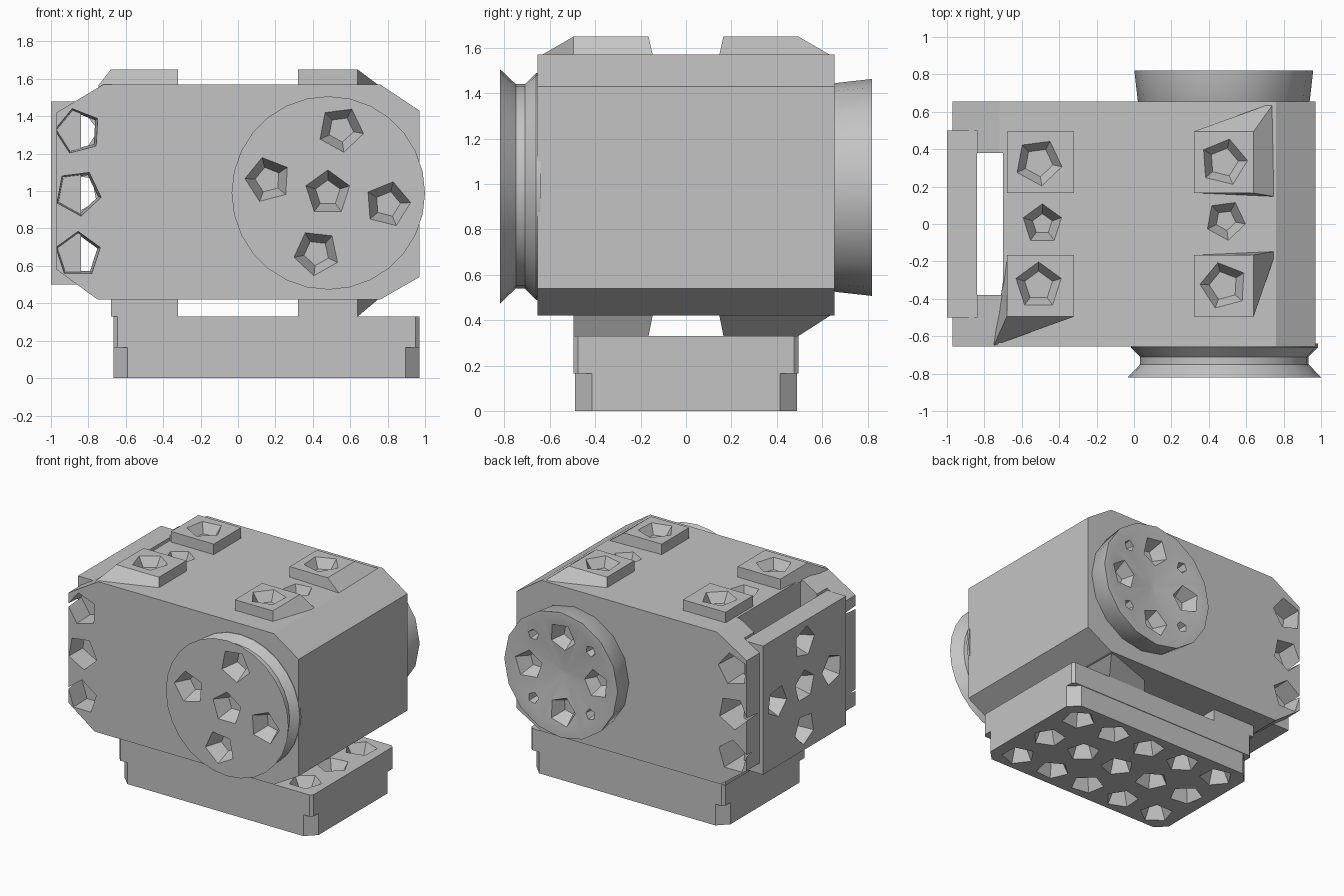
import bpy, bmesh, math
from mathutils import Vector, Matrix

cube = bpy.data.objects.get("Cube")
if cube:
    bpy.data.objects.remove(cube, do_unlink=True)

grey = bpy.data.materials.new("plain grey")
grey.use_nodes = True
COLOUR = (0.55, 0.55, 0.55, 1)
grey.diffuse_color = COLOUR
grey.node_tree.nodes["Principled BSDF"].inputs["Base Color"].default_value = COLOUR


def finish(name, bm):
    bmesh.ops.recalc_face_normals(bm, faces=bm.faces)
    mesh = bpy.data.meshes.new(name)
    bm.to_mesh(mesh)
    bm.free()
    mesh.materials.append(grey)
    ob = bpy.data.objects.new(name, mesh)
    bpy.context.collection.objects.link(ob)
    return ob


def skin(bm, rings):
    """Close a stack of equal point rings into a solid."""
    loops = [[bm.verts.new(p) for p in ring] for ring in rings]
    n = len(loops[0])
    for a, b in zip(loops, loops[1:]):
        for i in range(n):
            j = (i + 1) % n
            bm.faces.new((a[i], a[j], b[j], b[i]))
    bm.faces.new(loops[0])
    bm.faces.new(loops[-1])


def prism_z(name, pts, z0, z1):
    bm = bmesh.new()
    skin(bm, [[(x, y, z) for x, y in pts] for z in (z0, z1)])
    return finish(name, bm)


def rect(x0, x1, y0, y1, c=0.0):
    """Rectangle outline with optional cut corners."""
    if not c:
        return [(x0, y0), (x1, y0), (x1, y1), (x0, y1)]
    return [(x0 + c, y0), (x1 - c, y0), (x1, y0 + c), (x1, y1 - c),
            (x1 - c, y1), (x0 + c, y1), (x0, y1 - c), (x0, y0 + c)]


def horn(name, centre, profile, sides):
    """Turned disc about the y axis from (y, radius) pairs."""
    bm = bmesh.new()
    cx, cz = centre
    turn = [2 * math.pi * i / sides for i in range(sides)]
    skin(bm, [[(cx + r * math.cos(a), y, cz + r * math.sin(a)) for a in turn]
              for y, r in profile])
    return finish(name, bm)


def subtract(ob, cutter):
    mod = ob.modifiers.new("cut", "BOOLEAN")
    mod.operation = "DIFFERENCE"
    mod.solver = "EXACT"
    mod.object = cutter
    bpy.context.view_layer.update()
    deps = bpy.context.evaluated_depsgraph_get()
    mesh = bpy.data.meshes.new_from_object(ob.evaluated_get(deps))
    ob.modifiers.clear()
    ob.data = mesh
    bpy.data.objects.remove(cutter, do_unlink=True)


def drill(ob, spots, inward, radius, depth, taper=0.5):
    """Sink five-sided screw pits into a part."""
    bm = bmesh.new()
    d = Vector(inward)
    for k, spot in enumerate(spots):
        place = (Matrix.Translation(Vector(spot) + d * (depth / 2 - 0.004))
                 @ d.to_track_quat("Z", "Y").to_matrix().to_4x4()
                 @ Matrix.Rotation(0.5 * k, 4, "Z"))
        bmesh.ops.create_cone(bm, cap_ends=True, segments=5, radius1=radius,
                              radius2=radius * taper, depth=depth, matrix=place)
    cutter = finish("pit_cutter", bm)
    cutter.hide_render = True
    subtract(ob, cutter)


# Motor case with chamfered corners and a bracket slot at one end
outline = [(-0.75, 0.42), (0.76, 0.42), (0.97, 0.54), (0.97, 1.43),
           (0.76, 1.57), (-0.72, 1.57), (-0.97, 1.42), (-0.97, 0.58)]
bm = bmesh.new()
skin(bm, [[(x, y, z) for x, z in outline] for y in (-0.655, 0.655)])
case = finish("motor_case", bm)
half = [(-1.1, 0.5), (-0.84, 0.5), (-0.84, 0.38), (-0.7, 0.38)]
slot = half + [(x, -y) for x, y in reversed(half)]
subtract(case, prism_z("slot_cutter", slot, 0.2, 1.8))

# Screw holes through the side flanges
for side in (-1, 1):
    spots = [(-0.855, side * 0.655, z) for z in (0.66, 0.99, 1.32)]
    drill(case, spots, (0, -side, 0), 0.125, 0.32, 0.85)
drill(case, [(-0.49, 0, 1.57), (0.49, 0.02, 1.57)], (0, 0, -1), 0.11, 0.1)

# End plate with a cross of pits
plate = prism_z("end_plate", rect(-1, -0.84, -0.5, 0.5), 0.5, 1.48)
cross = [(0, 0), (0.33, 0), (-0.33, 0), (0, 0.33), (0, -0.33)]
drill(plate, [(-1, y, 0.99 + z) for y, z in cross], (1, 0, 0), 0.12, 0.12)

# Mounting pads on the top and underside
for label, z_in, z_out in (("top", 1.56, 1.65), ("bottom", 0.43, 0.33)):
    bm = bmesh.new()
    for sx in (-1, 1):
        for sy in (-1, 1):
            outer = 0.68 if sx < 0 else 0.64
            corners = [(sx * 0.32, sy * 0.165), (sx * outer, sy * 0.165),
                       (sx * outer, sy * 0.495), (sx * 0.32, sy * 0.495)]
            foot = list(corners)
            if sx > 0:
                foot[1] = (0.76, sy * 0.145)
            if sx == sy and (label == "top" or sx > 0):
                foot[2] = (sx * 0.75, sy * 0.65)
            skin(bm, [[(x, y, z_in) for x, y in foot],
                      [(x, y, z_out) for x, y in corners]])
    pads = finish(label + "_pads", bm)
    if label == "top":
        spots = [(x, y, z_out) for x in (-0.51, 0.48) for y in (-0.33, 0.33)]
        drill(pads, spots, (0, 0, -1), 0.13, 0.075, 0.6)

# Two-tier base with rows of pits
upper = prism_z("base_upper", rect(-0.665, 0.97, -0.495, 0.495, 0.02), 0.165, 0.33)
rows = (-0.33, 0, 0.33)
drill(upper, [(0.8, y, 0.33) for y in rows], (0, 0, -1), 0.12, 0.1)
lower = prism_z("base_lower", rect(-0.665, 0.97, -0.49, 0.49, 0.075), 0, 0.165)
drill(lower, [(0.152 + i * 0.315, y, 0) for i in range(-2, 3) for y in rows],
      (0, 0, 1), 0.12, 0.12)

# Grooved drive horn on the front
drive = horn("drive_horn", (0.483, 0.99),
             [(-0.64, 0.5), (-0.66, 0.5), (-0.71, 0.45), (-0.75, 0.45), (-0.82, 0.517)], 28)
spots = [(0.48, 0.99), (0.55, 1.33), (0.16, 1.06), (0.8, 0.93), (0.42, 0.67)]
drill(drive, [(x, -0.82, z) for x, z in spots], (0, 1, 0), 0.125, 0.12, 0.55)

# Dished idler horn on the back
idler = horn("idler_horn", (0.48, 0.985),
             [(0.64, 0.45), (0.66, 0.46), (0.82, 0.478), (0.82, 0.44), (0.77, 0.02)], 16)
for count_turn, reach, size in ((0, 0.28, 0.12), (math.pi / 4, 0.34, 0.045)):
    angles = [count_turn + i * math.pi / 2 for i in range(4)]
    drill(idler, [(0.48 + reach * math.cos(a), 0.82, 0.985 + reach * math.sin(a))
                  for a in angles], (0, -1, 0), size, 0.12)

# Soften the turned rims only
for ob in (drive, idler):
    bpy.ops.object.select_all(action="DESELECT")
    ob.select_set(True)
    bpy.context.view_layer.objects.active = ob
    bpy.ops.object.shade_smooth_by_angle(angle=math.radians(25))
